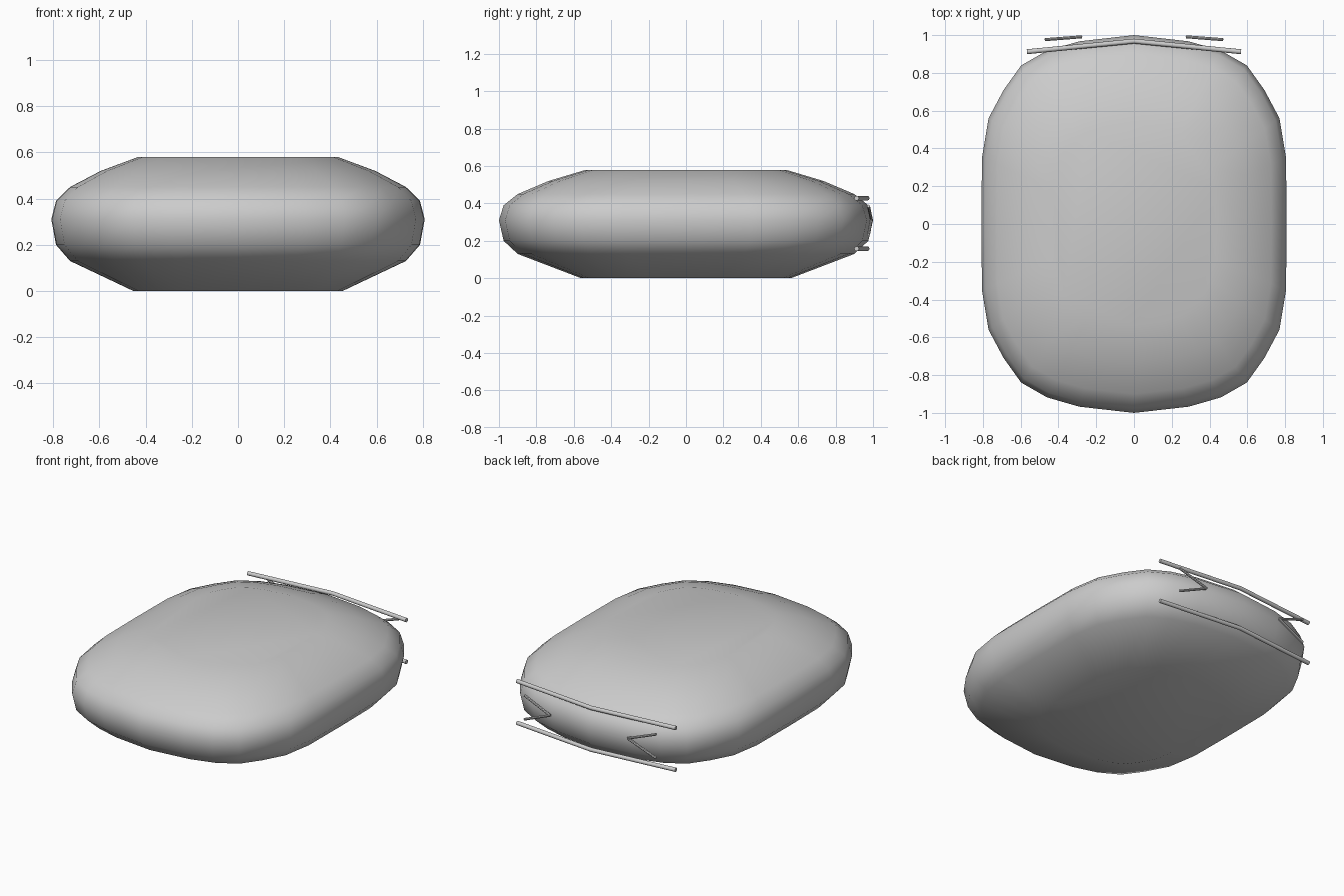
import bpy, bmesh, math
from mathutils import Vector

if "Cube" in bpy.data.objects:
    bpy.data.objects.remove(bpy.data.objects["Cube"])


def finish(name, bm, angle):
    bmesh.ops.recalc_face_normals(bm, faces=bm.faces)
    me = bpy.data.meshes.new(name)
    bm.to_mesh(me)
    bm.free()
    ob = bpy.data.objects.new(name, me)
    bpy.context.collection.objects.link(ob)
    bpy.ops.object.select_all(action='DESELECT')
    ob.select_set(True)
    bpy.context.view_layer.objects.active = ob
    bpy.ops.object.shade_smooth_by_angle(angle=math.radians(angle))
    return ob


# Cushion body: one quarter of the plan, mirrored, stacked in scaled rings
quarter = [(0.805, 0.35), (0.77, 0.56), (0.69, 0.71), (0.597, 0.84),
           (0.46, 0.918), (0.29, 0.967)]
right = [(x, -y) for x, y in reversed(quarter)] + [(0.808, 0)] + quarter
plan = right + [(0, 1)] + [(-x, y) for x, y in reversed(right)] + [(0, -1)]
rings = [(0, 0.56), (0.13, 0.90), (0.20, 0.975), (0.31, 1.0),
         (0.39, 0.975), (0.45, 0.90), (0.52, 0.735), (0.58, 0.535)]

bm = bmesh.new()
loops = [[bm.verts.new((x * s, y * s, z)) for x, y in plan] for z, s in rings]
n = len(plan)
for a, b in zip(loops, loops[1:]):
    for i in range(n):
        j = (i + 1) % n
        bm.faces.new((a[i], a[j], b[j], b[i]))
bm.faces.new(loops[0])
bm.faces.new(loops[-1])
finish("cushion_body", bm, 60)


# Round rod that follows a bent path
def rod(name, points, radius, sides=10):
    pts = [Vector(p) for p in points]
    bm = bmesh.new()
    loops = []
    for k, p in enumerate(pts):
        t = (pts[min(k + 1, len(pts) - 1)] - pts[max(k - 1, 0)]).normalized()
        u = t.cross(Vector((0, 0, 1))).normalized()
        v = t.cross(u)
        loops.append([bm.verts.new(p + radius * (
            u * math.cos(2 * math.pi * i / sides) +
            v * math.sin(2 * math.pi * i / sides))) for i in range(sides)])
    for a, b in zip(loops, loops[1:]):
        for i in range(sides):
            j = (i + 1) % sides
            bm.faces.new((a[i], a[j], b[j], b[i]))
    bm.faces.new(loops[0])
    bm.faces.new(loops[-1])
    return finish(name, bm, 40)


# Two bent trim bars along the back
for label, z in (("upper", 0.428), ("lower", 0.158)):
    rod(label + "_trim_bar", [(-0.567, 0.912, z), (0, 0.968, z), (0.567, 0.912, z)], 0.013)

# Chevron strokes on the back, tips pointing inwards
for label, s in (("right", 1), ("left", -1)):
    tip = (s * 0.277, 0.991, 0.314)
    for part, z in (("upper", 0.386), ("lower", 0.232)):
        rod(f"{label}_{part}_chevron", [(s * 0.47, 0.976, z), tip], 0.008, 8)
